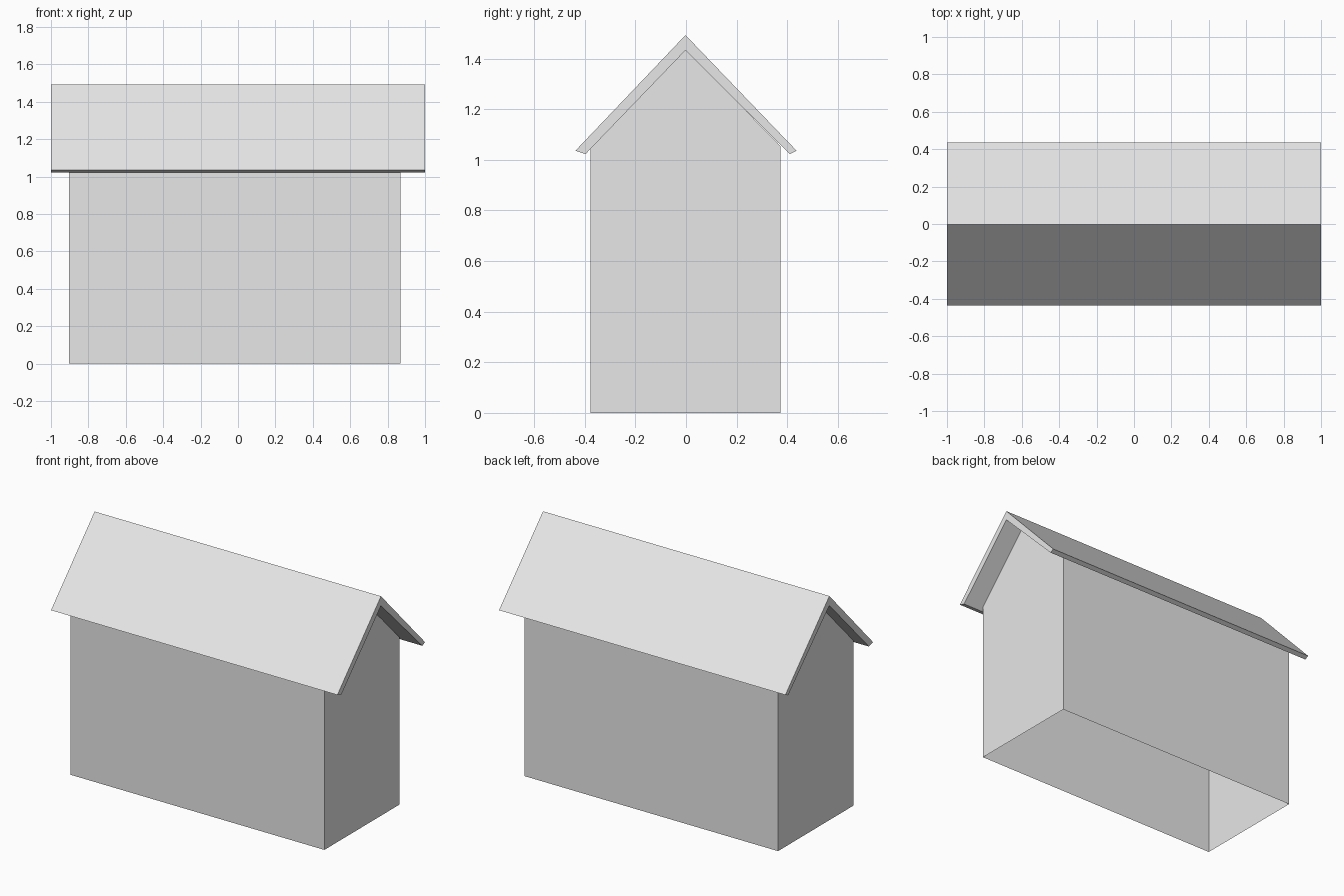
import bpy
import bmesh

cube = bpy.data.objects.get("Cube")
if cube:
    bpy.data.objects.remove(cube, do_unlink=True)

grey = bpy.data.materials.new("light_grey")
grey.use_nodes = True
grey.diffuse_color = (0.8, 0.8, 0.8, 1)
grey.node_tree.nodes["Principled BSDF"].inputs["Base Color"].default_value = (0.8, 0.8, 0.8, 1)


def extrude_profile(name, profile, x0, x1, open_edges=()):
    """Sweep a closed (y, z) profile along x, leaving out the listed side faces."""
    bm = bmesh.new()
    left = [bm.verts.new((x0, y, z)) for y, z in profile]
    right = [bm.verts.new((x1, y, z)) for y, z in profile]
    n = len(profile)
    bm.faces.new(left[::-1])
    bm.faces.new(right)
    for i in range(n):
        if i not in open_edges:
            j = (i + 1) % n
            bm.faces.new((left[i], left[j], right[j], right[i]))
    bmesh.ops.recalc_face_normals(bm, faces=bm.faces)
    mesh = bpy.data.meshes.new(name)
    bm.to_mesh(mesh)
    bm.free()
    mesh.materials.append(grey)
    obj = bpy.data.objects.new(name, mesh)
    bpy.context.collection.objects.link(obj)
    return obj


# Thin walls with gable ends: open underneath, closed above by the roof
walls = [(-0.378, 0), (0.373, 0), (0.373, 1.055), (-0.002, 1.438), (-0.378, 1.05)]
extrude_profile("walls", walls, -0.904, 0.868, open_edges=(0, 2, 3))

# Pitched roof slab overhanging on every side
roof = [(-0.437, 1.036), (-0.397, 1.023), (-0.002, 1.433), (0.41, 1.023),
        (0.437, 1.036), (-0.002, 1.493)]
extrude_profile("roof", roof, -1, 1)
